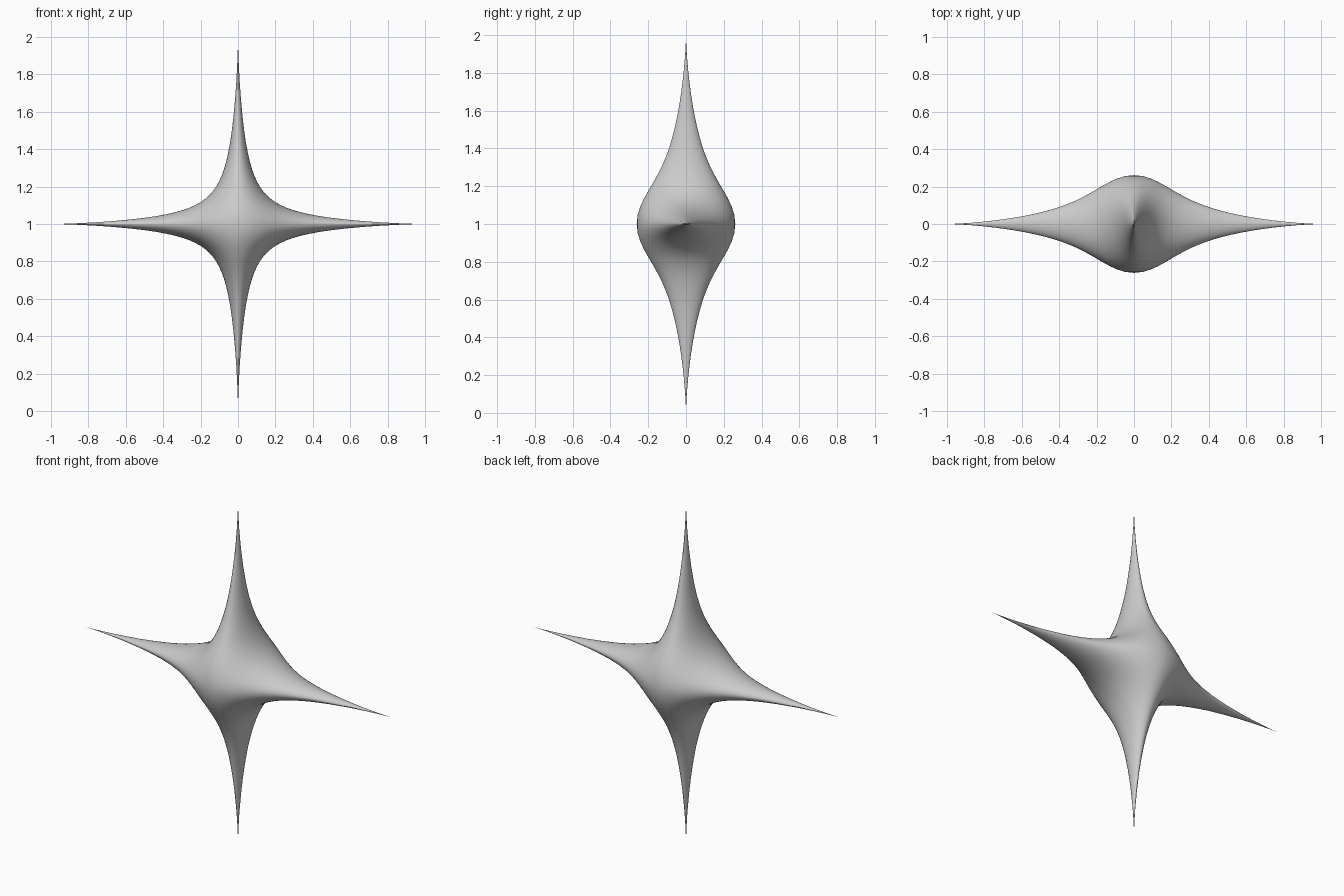
import bpy, bmesh, math
from mathutils import Vector

if "Cube" in bpy.data.objects:
    bpy.data.objects.remove(bpy.data.objects["Cube"])

# Star surface: K x2z2 + M y2(x2+z2) + C y4 = (1 - r2)^3, centred on z = 1
K, M, C = 1550, 430, 174
N, P = 16, 24      # steps per half arm, steps from rim to front/back pole


def surface_point(d):
    q = K*d.x**2*d.z**2 + M*d.y**2*(d.x**2 + d.z**2) + C*d.y**4
    lo, hi = 0.0, 1.0
    for _ in range(45):
        r = (lo + hi) / 2
        if q*r**4 < (1 - r*r)**3:
            lo = r
        else:
            hi = r
    return d*lo + Vector((0, 0, 1))


# Angles crowd towards the four spikes
around = [a*math.pi/2 + math.pi/4*(i/N)**3 for a in range(4) for i in range(-N, N)]
tilts = [math.pi/2*(j/P)**3 for j in range(-P + 1, P)]

bm = bmesh.new()
rings = []
for t in tilts:
    rings.append([bm.verts.new(surface_point(Vector((
        math.cos(t)*math.cos(a), math.sin(t), math.cos(t)*math.sin(a))))) for a in around])

# Skin between rings, then close front and back poles
n = len(around)
for r0, r1 in zip(rings, rings[1:]):
    for i in range(n):
        k = (i + 1) % n
        bm.faces.new((r0[i], r0[k], r1[k], r1[i]))
for ring, s in ((rings[0], -1), (rings[-1], 1)):
    pole = bm.verts.new(surface_point(Vector((0, s, 0))))
    for i in range(n):
        bm.faces.new((ring[i], ring[(i + 1) % n], pole))
bmesh.ops.recalc_face_normals(bm, faces=bm.faces)

mesh = bpy.data.meshes.new("four_point_star")
bm.to_mesh(mesh)
bm.free()
mesh.shade_smooth()
star = bpy.data.objects.new("four_point_star", mesh)
bpy.context.collection.objects.link(star)
